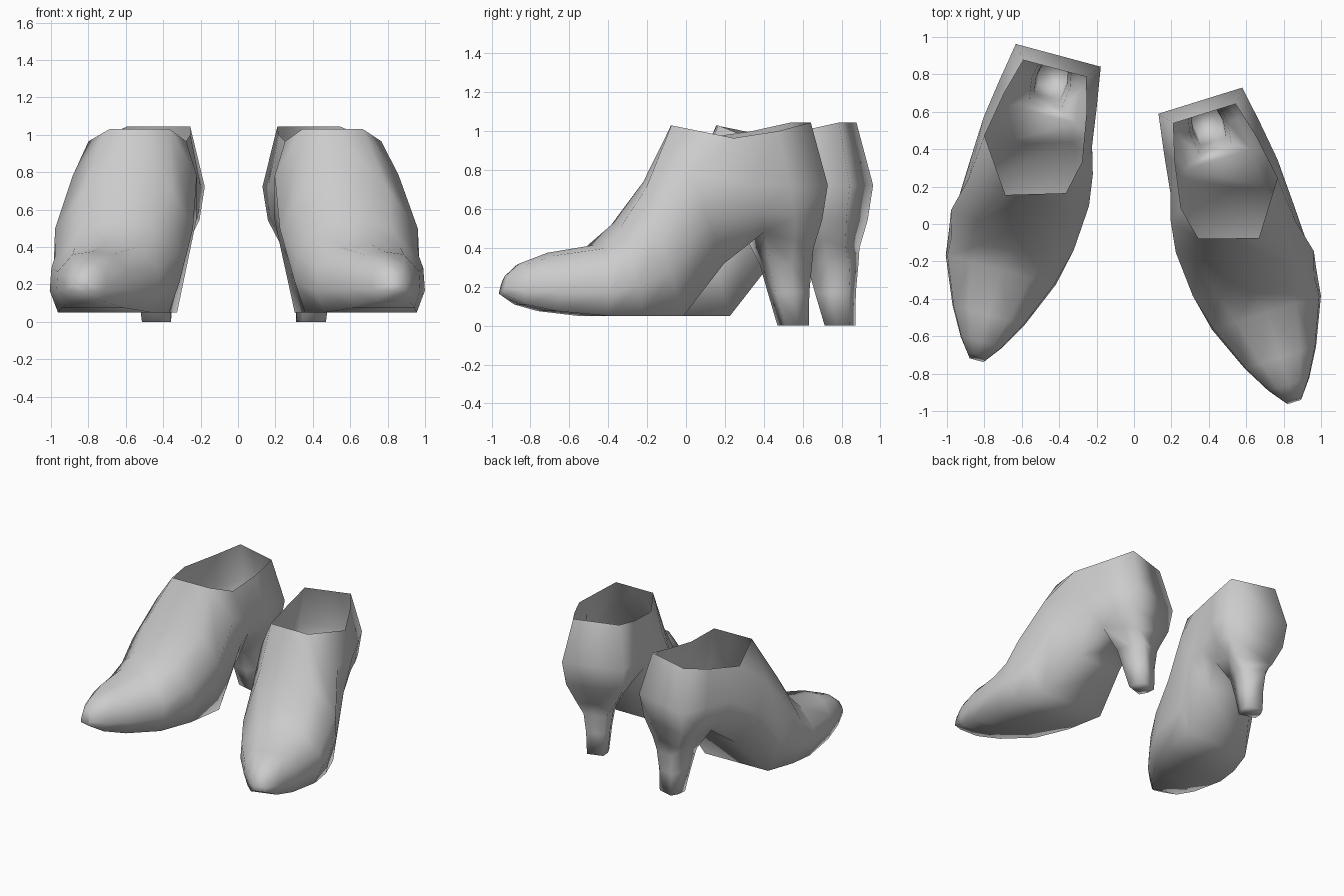
import bpy, bmesh, math

cube = bpy.data.objects.get("Cube")
if cube:
    bpy.data.objects.remove(cube, do_unlink=True)

grey = bpy.data.materials.new("light_grey")
grey.use_nodes = True
grey.diffuse_color = (0.6, 0.6, 0.6, 1)
grey.node_tree.nodes["Principled BSDF"].inputs["Base Color"].default_value = (0.6, 0.6, 0.6, 1)

# Sections from toe to heel: sole point, top point (along, height), half width
SECTIONS = [
    ((-1.0, .165), (-.97, .26), .045),
    ((-.9, .11), (-.9, .32), .115),
    ((-.75, .075), (-.75, .375), .20),
    ((-.5, .05), (-.5, .415), .305),
    ((-.28, .05), (-.38, .53), .335),
    ((-.02, .05), (-.21, .74), .335),
    ((.20, .32), (-.06, 1.03), .31),
    ((.36, .48), (.17, .965), .30),
    ((.53, .44), (.42, 1.0), .27),
    ((.64, .40), (.615, 1.045), .235),
]
THROAT = 6                             # last section with a closed instep
RIM = {7: .9, 8: .84, 9: .74}          # rim width against section width
SKEW = {4: -.15, 5: -.3, 6: -.3}       # sections that run oblique to the foot
BACK_BULGE = (0, .03, .06, 0)          # rounding of the back wall
# Width factors from sole to top; waist sections differ on the outer (1) and inner (-1) side
FOOT = (.85, 1, .97, .55)
WAIST = {
    (5, 1): (.8, 1.02, 1.16, .72), (5, -1): (.75, .78, .95, .6),
    (6, 1): (.62, 1.08, 1.1, .5), (6, -1): (.6, .95, .95, .5),
}
HEEL = [(.32, .42, .65, .105), (.17, .46, .64, .085), (0, .51, .64, .077)]


def make_section(bm, n, side):
    (s0, z0), (s1, z1), width = SECTIONS[n]
    skew = SKEW.get(n, 0)
    lean = .25 * skew
    if n > THROAT:
        heights = (0, .22, .5, 1)
    else:
        heights = (0, .32, .65, .95 if n < THROAT else 1)
    ring = {}
    for sign in (1, -1):
        shape = (.6, .9, 1, RIM[n]) if n in RIM else WAIST.get((n, sign), FOOT)
        for i, (f, k) in enumerate(zip(heights, shape)):
            t = sign * width * k
            s = s0 + (s1 - s0) * f + skew * t
            if n == len(SECTIONS) - 1:
                s += BACK_BULGE[i]
            ring[sign, i] = bm.verts.new((side * (.01 + lean * f + t), s, z0 + (z1 - z0) * f))
    if n <= THROAT:
        ring["ridge"] = bm.verts.new((side * (.01 + lean), s1, z1))
    return ring


def build_shoe(name, side, location, angle):
    bm = bmesh.new()
    rings = [make_section(bm, n, side) for n in range(len(SECTIONS))]

    # Upper and sole skin
    for n, (a, b) in enumerate(zip(rings, rings[1:])):
        for sign in (1, -1):
            for i in range(3):
                bm.faces.new((a[sign, i], b[sign, i], b[sign, i + 1], a[sign, i + 1]))
            if "ridge" in b:
                bm.faces.new((a[sign, 3], b[sign, 3], b["ridge"], a["ridge"]))
        if n <= THROAT:
            bm.faces.new((a[1, 0], b[1, 0], b[-1, 0], a[-1, 0]))

    # Toe cap and back wall
    toe, back = rings[0], rings[-1]
    bm.faces.new([toe[1, i] for i in range(4)] + [toe["ridge"]] + [toe[-1, i] for i in (3, 2, 1, 0)])
    for i in range(3):
        bm.faces.new((back[1, i], back[1, i + 1], back[-1, i + 1], back[-1, i]))

    # Tapered heel drawn down from the opening under the ankle
    loop = [r[1, 0] for r in rings[7:]] + [r[-1, 0] for r in reversed(rings[7:])]
    for z, front, rear, w in HEEL:
        half = [(w * .85, front), (w, (front + rear) / 2), (w * .8, rear)]
        pts = half + [(-x, y) for x, y in reversed(half)]
        new = [bm.verts.new((side * (x + .01), y, z)) for x, y in pts]
        for i in range(6):
            j = (i + 1) % 6
            bm.faces.new((loop[i], loop[j], new[j], new[i]))
        loop = new
    tip = bm.faces.new(loop)

    # Outward normals
    bmesh.ops.recalc_face_normals(bm, faces=bm.faces)
    bm.normal_update()
    if tip.normal.z > 0:
        bmesh.ops.reverse_faces(bm, faces=bm.faces)

    mesh = bpy.data.meshes.new(name)
    bm.to_mesh(mesh)
    bm.free()
    mesh.materials.append(grey)
    mesh.shade_smooth()
    obj = bpy.data.objects.new(name, mesh)
    bpy.context.collection.objects.link(obj)
    obj.location = location
    obj.rotation_euler.z = math.radians(angle)


build_shoe("left_shoe", 1, (.55, 0, 0), 17.3)
build_shoe("right_shoe", -1, (-.573, .235, 0), -15)
